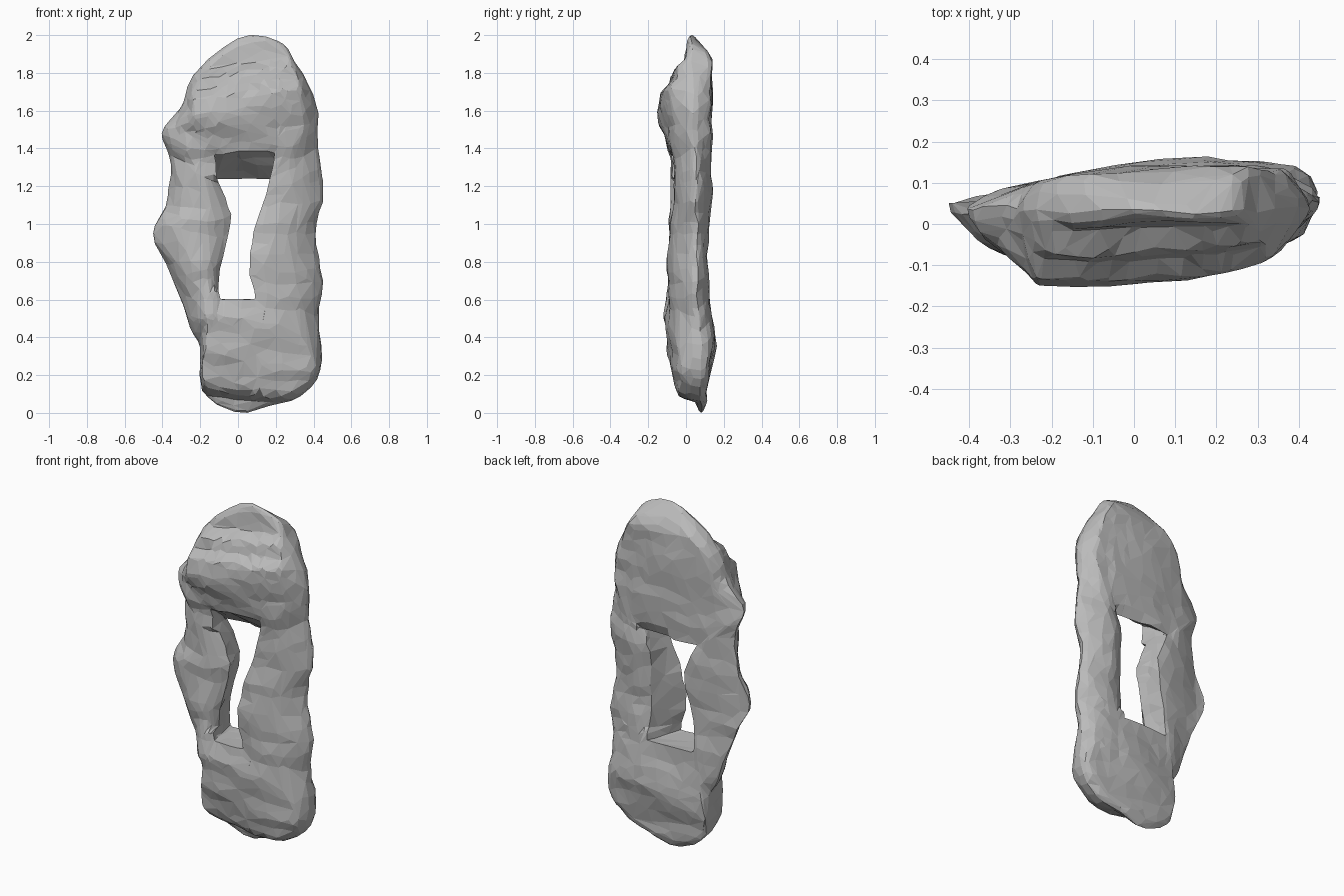
import bpy, bmesh, math
from mathutils import Vector, noise

cube = bpy.data.objects.get("Cube")
if cube:
    bpy.data.objects.remove(cube, do_unlink=True)

# Outer and inner outline of the ring, paired, clockwise from the top
OUTLINE = [
    (.12, 2, .06, 1.39), (.24, 1.95, .13, 1.39), (.31, 1.85, .17, 1.39),
    (.37, 1.74, .19, 1.38), (.42, 1.6, .19, 1.35), (.42, 1.4, .18, 1.28),
    (.45, 1.17, .15, 1.15), (.41, .95, .08, .95), (.45, .7, .06, .76),
    (.43, .5, .08, .68), (.44, .22, .09, .61), (.33, .09, .07, .6),
    (.18, .04, .03, .6), (.03, 0, -.01, .6), (-.12, .05, -.05, .6),
    (-.2, .15, -.09, .6), (-.2, .35, -.1, .62), (-.25, .45, -.1, .68),
    (-.35, .72, -.09, .78), (-.45, .95, -.05, .97), (-.38, 1.1, -.04, 1.06),
    (-.36, 1.32, -.1, 1.22), (-.4, 1.48, -.12, 1.34), (-.3, 1.62, -.12, 1.37),
    (-.25, 1.76, -.08, 1.37), (-.15, 1.88, -.04, 1.38), (0, 1.98, .01, 1.39)]

# Depth of the front and back faces by height
FRONT = [(0, .06), (.08, .05), (.1, -.03), (.15, -.065), (.3, -.095), (.5, -.115),
         (.8, -.11), (1, -.1), (1.2, -.08), (1.35, -.09), (1.5, -.13), (1.6, -.16),
         (1.69, -.145), (1.73, -.09), (1.8, -.075), (1.84, -.01), (2, .01)]
BACK = [(0, .1), (.1, .11), (.35, .16), (.5, .135), (.8, .12), (1.2, .145),
        (1.6, .135), (1.75, .145), (1.86, .14), (1.93, .1), (2, .05)]

STEPS, RINGS, WALL = 4, 18, 4


def lookup(profile, z):
    for (a, p), (b, q) in zip(profile, profile[1:]):
        if z <= b:
            return p + (q - p) * max(0, (z - a) / (b - a))
    return profile[-1][1]


def smooth_point(i, t):
    """Catmull-Rom point on the closed outline."""
    n = len(OUTLINE)
    a, b, c, d = (Vector(OUTLINE[(i + k) % n]) for k in (-1, 0, 1, 2))
    return (b * 2 + (c - a) * t + (a * 2 - b * 5 + c * 4 - d) * t ** 2
            + (b * 3 - a - c * 3 + d) * t ** 3) / 2


def face_point(station, s, back):
    """Point on the front or back face; s runs from outer edge to hole."""
    ox, oz, ix, iz = station
    if back:
        # The hole opens wider at the back, mostly on the left limb
        iz = min(iz, 1.24)
        spread = max(0, min(1, (ix + .01) / .07))
        ix += spread * max(.03, .17 - ix) - (1 - spread) * .03
    x, z = ox + (ix - ox) * s, oz + (iz - oz) * s
    # Sides are well rounded, the top and bottom ends are blunt
    end = max(0, min(1, (abs(oz - 1) - .5) / .35))
    reach = s * math.hypot(ix - ox, iz - oz) / (.17 - .12 * end)
    rise = (1 - (1 - min(reach, 1)) ** 2) ** .6
    mid = .08 - .025 * z
    # Both faces bow across the width
    if back:
        depth = lookup(BACK, z) * (1 - .45 * ((x - .15) / .5) ** 2)
    else:
        tilt = .12 * x if z > 1.5 else -.1 * x if z < .3 else 0
        depth = lookup(FRONT, z - tilt) * (1 - .8 * ((x + .05) / .5) ** 2)
    # The limbs thin out towards the hole on opposite faces
    limb = .65 < z < 1.25 and (x > 0) == back
    rise *= 1 - (.45 if limb else .12) * max(0, (s - .6) / .4) ** 2
    return Vector((x, mid + (depth - mid) * rise, z))


def weathered(p):
    """Push a point about with rock-like noise, streaked sideways."""
    streak = noise.noise(Vector((p.x * 3, p.y * 9, p.z * 9)))
    chip = noise.noise(p * 15)
    return p + Vector((chip * .009, streak * .015 + chip * .005, streak * .008))


bm = bmesh.new()
loops = []
for i in range(len(OUTLINE)):
    for k in range(STEPS):
        st = smooth_point(i, k / STEPS)
        samples = [(j / RINGS) ** 1.5 for j in range(RINGS + 1)]
        front = [face_point(st, s, False) for s in samples]
        back = [face_point(st, s, True) for s in samples]
        wall = [front[-1].lerp(back[-1], w / WALL) for w in range(1, WALL)]
        section = front + wall + back[:0:-1]
        loops.append([bm.verts.new(weathered(p)) for p in section])

for a, b in zip(loops, loops[1:] + loops[:1]):
    m = len(a)
    for j in range(m):
        bm.faces.new((a[j], a[(j + 1) % m], b[(j + 1) % m], b[j]))
bmesh.ops.recalc_face_normals(bm, faces=bm.faces)

# Rest the lowest point on the ground
low = min(v.co.z for v in bm.verts)
bmesh.ops.translate(bm, verts=bm.verts, vec=(0, 0, -low))

mesh = bpy.data.meshes.new("rock_ring")
bm.to_mesh(mesh)
bm.free()
rock = bpy.data.objects.new("rock_ring", mesh)
bpy.context.collection.objects.link(rock)

# Uneven chipped facets
chips = rock.modifiers.new("chipped_facets", 'DECIMATE')
chips.ratio = .24

stone = bpy.data.materials.new("grey_stone")
stone.use_nodes = True
colour = (.5, .5, .5, 1)
stone.diffuse_color = colour
stone.node_tree.nodes["Principled BSDF"].inputs["Base Color"].default_value = colour
mesh.materials.append(stone)
